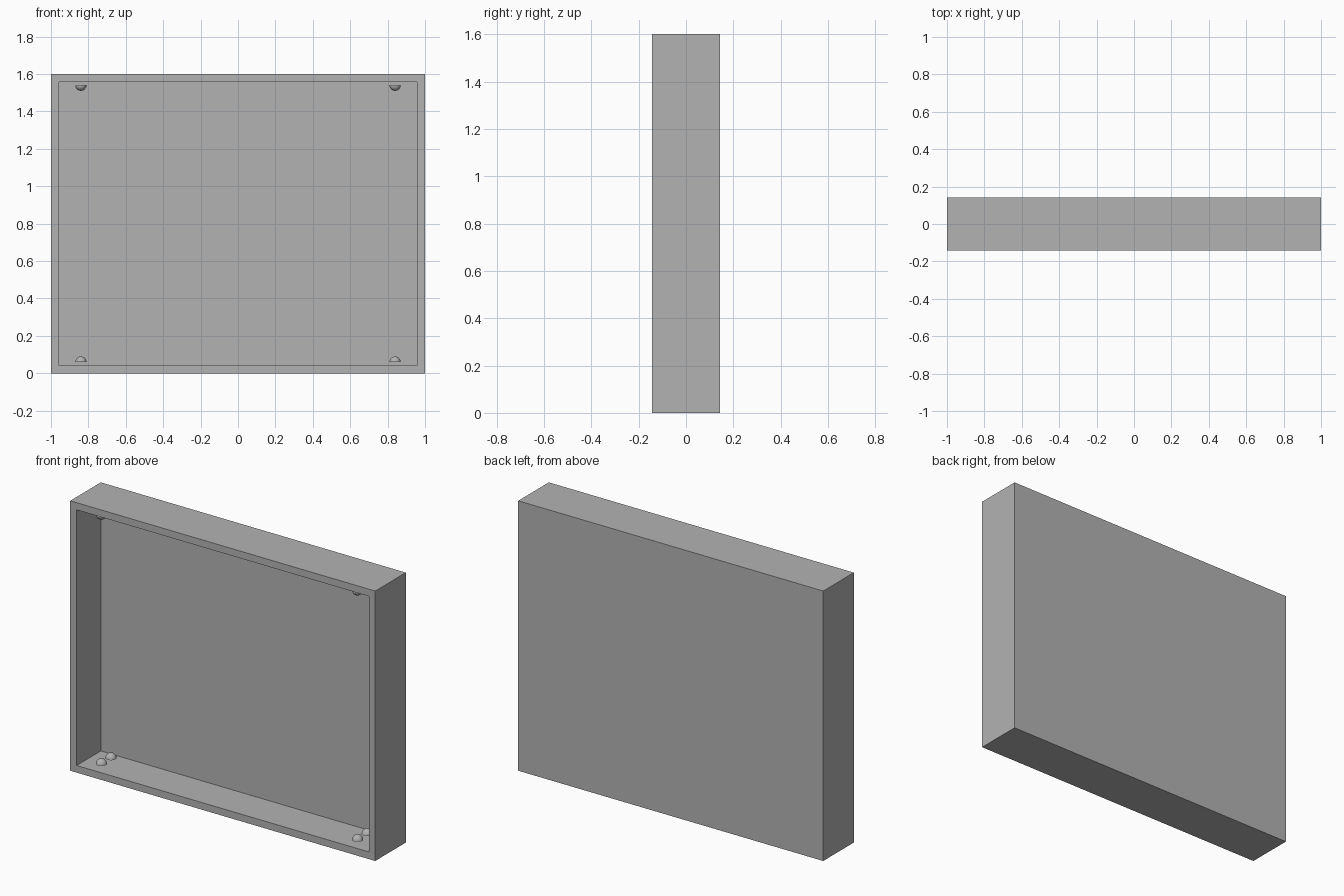
import bpy
import bmesh
from mathutils import Matrix, Vector

cube = bpy.data.objects.get("Cube")
if cube:
    bpy.data.objects.remove(cube, do_unlink=True)

WIDTH, DEPTH, HEIGHT = 2.0, 0.286, 1.6
WALL = 0.06
PEG_RADIUS = 0.03

grey = bpy.data.materials.new("plain grey")
grey.use_nodes = True
colour = (0.45, 0.45, 0.45, 1)
grey.diffuse_color = colour
grey.node_tree.nodes["Principled BSDF"].inputs["Base Color"].default_value = colour


def add_object(name, bm):
    mesh = bpy.data.meshes.new(name)
    bm.to_mesh(mesh)
    bm.free()
    mesh.materials.append(grey)
    obj = bpy.data.objects.new(name, mesh)
    bpy.context.collection.objects.link(obj)
    return obj


# Open-fronted tray: a box with its front face inset and pushed in
bm = bmesh.new()
bmesh.ops.create_cube(bm, size=1)
bmesh.ops.scale(bm, vec=(WIDTH, DEPTH, HEIGHT), verts=bm.verts)
bmesh.ops.translate(bm, vec=(0, 0, HEIGHT / 2), verts=bm.verts)
bm.normal_update()
front = min(bm.faces, key=lambda f: f.calc_center_median().y)
bmesh.ops.inset_region(bm, faces=[front], thickness=WALL)
pushed = bmesh.ops.extrude_face_region(bm, geom=[front])["geom"]
if front.is_valid:
    bmesh.ops.delete(bm, geom=[front], context="FACES_ONLY")
bmesh.ops.translate(bm, vec=(0, DEPTH - WALL, 0),
                    verts=[v for v in pushed if isinstance(v, bmesh.types.BMVert)])
bmesh.ops.recalc_face_normals(bm, faces=bm.faces)
add_object("tray", bm)


# Small domed pegs, in pairs on the inner floor and ceiling
def add_peg(name, location, flip):
    bm = bmesh.new()
    bmesh.ops.create_uvsphere(bm, u_segments=24, v_segments=16, radius=PEG_RADIUS)
    bmesh.ops.bisect_plane(bm, geom=bm.verts[:] + bm.edges[:] + bm.faces[:],
                           plane_co=(0, 0, 0), plane_no=(0, 0, 1), clear_inner=True)
    if flip:
        bmesh.ops.rotate(bm, verts=bm.verts, matrix=Matrix.Rotation(3.14159265, 3, "X"))
    for face in bm.faces:
        face.smooth = True
    add_object(name, bm).location = Vector(location)


for side, x in (("left", 0.84), ("right", -0.84)):
    for row, y in (("front", -0.08), ("back", 0.01)):
        add_peg(f"lower_{side}_{row}_peg", (x, y, WALL), False)
        add_peg(f"upper_{side}_{row}_peg", (x, y, HEIGHT - WALL), True)
